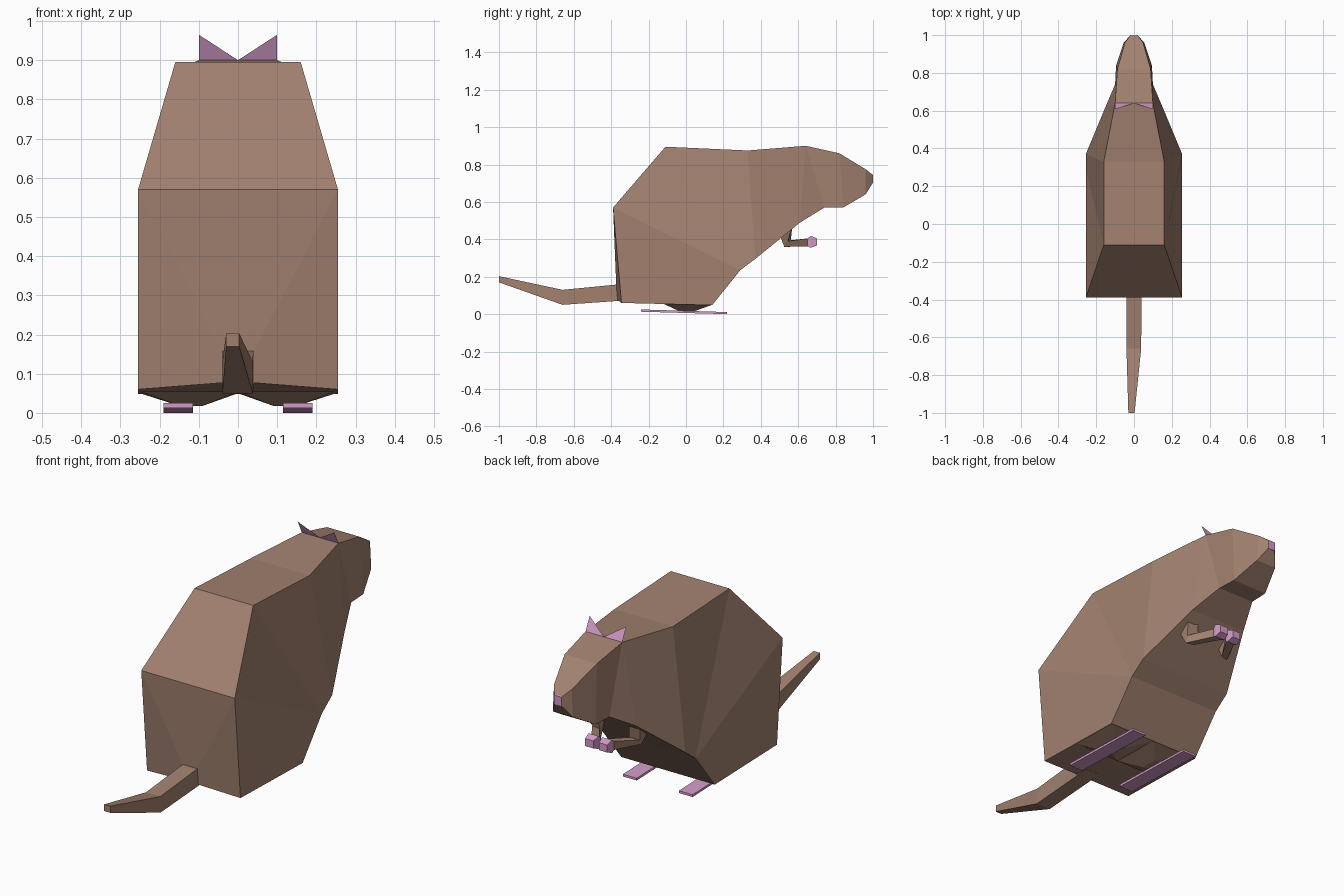
import bpy, bmesh
from mathutils import Vector

if "Cube" in bpy.data.objects:
    bpy.data.objects.remove(bpy.data.objects["Cube"])


def material(name, rgb):
    m = bpy.data.materials.new(name)
    m.diffuse_color = (*rgb, 1)
    m.use_nodes = True
    m.node_tree.nodes["Principled BSDF"].inputs["Base Color"].default_value = m.diffuse_color
    return m


FUR = material("fur", (0.36, 0.22, 0.16))
PINK = material("pink_skin", (0.66, 0.33, 0.58))


def make(name, verts, faces, mat, mirror=False, closed=True):
    bm = bmesh.new()
    vs = [bm.verts.new(v) for v in verts]
    for f in faces:
        bm.faces.new([vs[i] for i in f])
    if mirror:
        copy = bmesh.ops.duplicate(bm, geom=bm.verts[:] + bm.edges[:] + bm.faces[:])["geom"]
        for v in copy:
            if isinstance(v, bmesh.types.BMVert):
                v.co.x *= -1
        bmesh.ops.reverse_faces(bm, faces=[f for f in copy if isinstance(f, bmesh.types.BMFace)])
    if closed:
        bmesh.ops.remove_doubles(bm, verts=bm.verts, dist=0.0005)
        bmesh.ops.recalc_face_normals(bm, faces=bm.faces)
    me = bpy.data.meshes.new(name)
    bm.to_mesh(me)
    bm.free()
    me.materials.append(mat)
    ob = bpy.data.objects.new(name, me)
    bpy.context.collection.objects.link(ob)
    return ob


def loft(name, rings, mat, mirror=False):
    n = len(rings[0])
    verts = [p for r in rings for p in r]
    faces = [(k * n + i, k * n + (i + 1) % n, (k + 1) * n + (i + 1) % n, (k + 1) * n + i)
             for k in range(len(rings) - 1) for i in range(n)]
    faces += [tuple(range(n)), tuple(range(len(verts) - n, len(verts)))]
    return make(name, verts, faces, mat, mirror)


def ring(x0, x1, y, z0, z1):
    return [(x0, y, z0), (x1, y, z0), (x1, y, z1), (x0, y, z1)]


# Body and head: each station pairs a top edge with a bottom edge (half width, y, z)
rump, back, neck, brow = (.255, -.39, .57), (.16, -.11, .895), (.16, .33, .875), (.10, .64, .90)
belly = (.255, .29, .235)
stations = [
    (rump, (.255, -.345, .06)), (rump, (.255, .14, .048)), (rump, belly), (back, belly),
    (neck, (.255, .37, .295)), (brow, (.155, .61, .49)), (brow, (.10, .74, .57)),
    ((.088, .82, .86), (.095, .84, .57)), ((.048, .96, .775), (.055, .96, .64)),
    ((.02, .998, .745), (.02, .998, .70)),
]
tops = [s[0] for s in stations]
bots = [s[1] for s in stations]
n = len(stations)
verts = ([(-w, y, z) for w, y, z in tops] + [(w, y, z) for w, y, z in tops]
         + [(w, y, z) for w, y, z in bots] + [(-w, y, z) for w, y, z in bots])
verts.append((0, -.37, .08))
c = 4 * n
faces = []
for k in range(n - 1):
    for a, b in ((0, n), (n, 2 * n), (2 * n, 3 * n), (3 * n, 0)):
        if k == 0 and a == 2 * n:
            continue
        # skip coincident corners where neighbouring stations share an edge
        f = []
        for i in (a + k, b + k, b + k + 1, a + k + 1):
            if all((Vector(verts[i]) - Vector(verts[j])).length > 1e-6 for j in f):
                f.append(i)
        if len(f) > 2:
            faces.append(f)
# rump cap and underside meet at a point below the tail
r0, r1 = 2 * n, 3 * n
faces += [(0, n, c), (n, r0, c), (r1, 0, c), (c, r0, r0 + 1), (c, r0 + 1, r1 + 1), (c, r1 + 1, r1),
          (n - 1, 2 * n - 1, 3 * n - 1, 4 * n - 1)]
make("body", verts, faces, FUR)

# Nose tip
loft("nose", [ring(-.023, .023, .985, .70, .752), ring(-.02, .02, 1.0, .70, .745)], PINK)

# Ears: single flat triangles
make("ears", [(0, .64, .90), (.10, .64, .90), (.10, .608, .965)], [(0, 1, 2)], PINK,
     mirror=True, closed=False)

# Tail with one bend
loft("tail", [ring(-.04, .04, -.30, .075, .165), ring(-.04, .038, -.66, .05, .13),
              ring(-.03, .003, -1.0, .17, .203)], FUR)

# Short hind legs narrowing down onto the feet
loft("hind_legs", [
    [(.0, -.12, .055), (.25, -.12, .055), (.25, .14, .05), (.0, .14, .05)],
    [(.09, -.04, .018), (.15, -.04, .018), (.15, .05, .018), (.09, .05, .018)]], FUR, mirror=True)

# Long flat feet
loft("feet", [ring(.115, .19, -.24, .013, .025), ring(.115, .19, .22, 0, .011)], PINK, mirror=True)

# Arms: upper arm, elbow, wrist
loft("arms", [
    [(.09, .57, .48), (.15, .57, .48), (.15, .50, .43), (.09, .50, .43)],
    [(.08, .56, .395), (.13, .545, .39), (.125, .525, .36), (.085, .535, .36)],
    [(.015, .652, .405), (.06, .652, .405), (.06, .652, .362), (.015, .652, .362)]],
    FUR, mirror=True)

# Paws
loft("paws", [ring(.012, .062, .65, .362, .405), ring(.01, .065, .668, .355, .418),
              ring(.015, .06, .70, .368, .405)], PINK, mirror=True)
